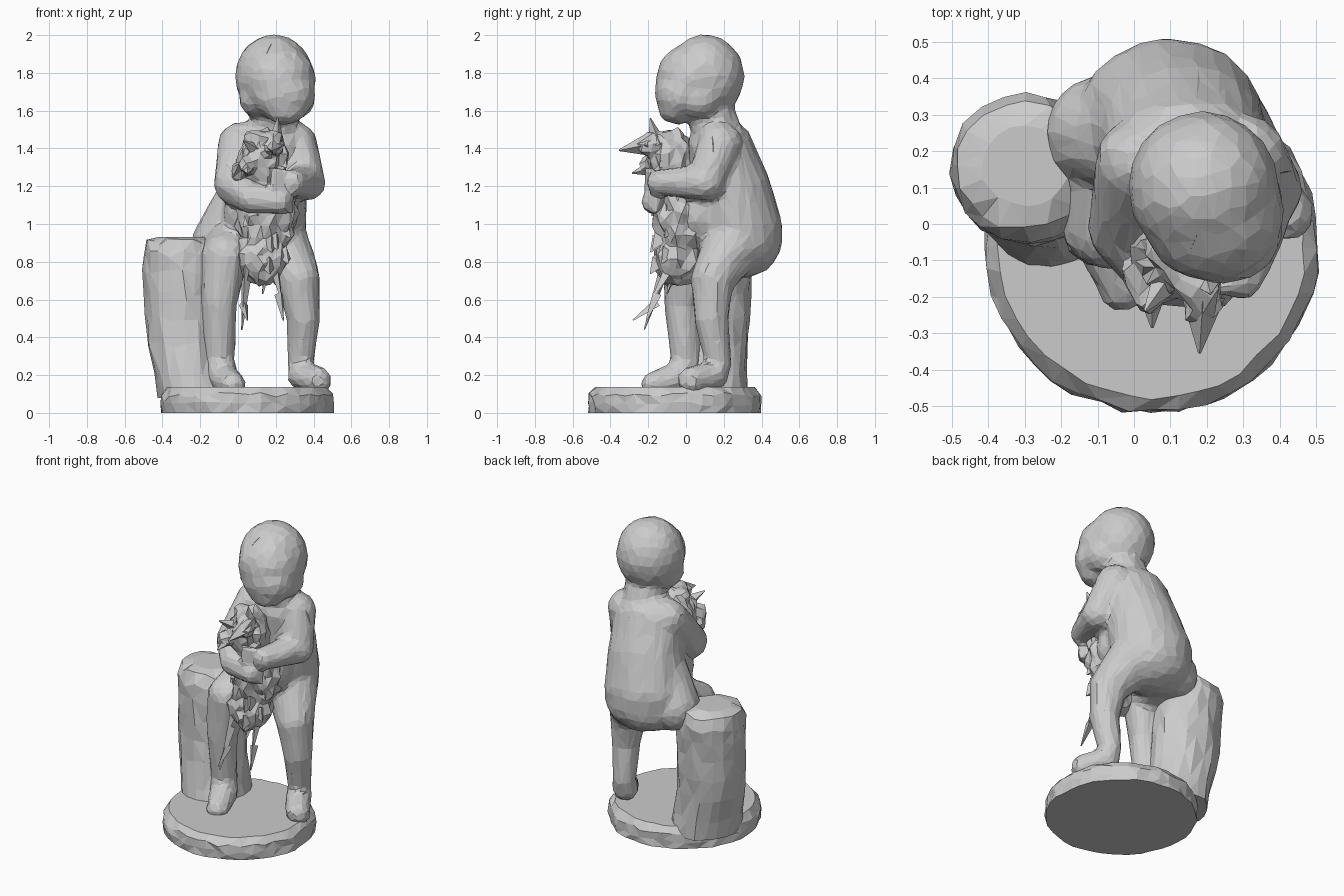
import bpy, bmesh, math, random
from mathutils import Vector, Matrix

if "Cube" in bpy.data.objects:
    bpy.data.objects.remove(bpy.data.objects["Cube"])

random.seed(4)


def finish(bm, name):
    bmesh.ops.recalc_face_normals(bm, faces=bm.faces)
    me = bpy.data.meshes.new(name)
    bm.to_mesh(me)
    bm.free()
    ob = bpy.data.objects.new(name, me)
    bpy.context.collection.objects.link(ob)
    return ob


def blob(bm, c, r):
    m = Matrix.Translation(c) @ Matrix.Diagonal((*r, 1))
    bmesh.ops.create_icosphere(bm, subdivisions=3, radius=1, matrix=m)


def limb(bm, pts):
    """Chain of overlapping balls through (x, y, z, radius) or (x, y, z, rx, ry, rz) points."""
    for a, b in zip(pts, pts[1:]):
        for i in range(11):
            p = Vector(a).lerp(Vector(b), i / 10)
            blob(bm, p[:3], p[3:] if len(p) == 6 else (p[3],) * 3)


def spike(bm, a, b, r, sides=4):
    a, b = Vector(a), Vector(b)
    d = b - a
    m = Matrix.Translation((a + b) / 2) @ d.to_track_quat('Z', 'Y').to_matrix().to_4x4()
    bmesh.ops.create_cone(bm, cap_ends=True, segments=sides, radius1=r, radius2=0.004,
                          depth=d.length, matrix=m)


def loft(name, rings, n, rough, lift=0.0):
    """Rough-sided column through (x, y, rx, ry, z) rings."""
    bm = bmesh.new()
    loops = []
    for k, (x, y, rx, ry, z) in enumerate(rings):
        loop = []
        for i in range(n):
            t = math.tau * (i + random.uniform(-.2, .2)) / n
            s = 1 + random.uniform(-rough, rough)
            dz = random.uniform(-lift, lift) if 0 < k < len(rings) - 1 else 0
            loop.append(bm.verts.new((x + rx * s * math.cos(t), y + ry * s * math.sin(t), z + dz)))
        loops.append(loop)
    for lo, hi in zip(loops, loops[1:]):
        for i in range(n):
            j = (i + 1) % n
            bm.faces.new((lo[i], lo[j], hi[j], hi[i]))
    bm.faces.new(loops[0][::-1])
    bm.faces.new(loops[-1])
    bmesh.ops.triangulate(bm, faces=[f for f in bm.faces if len(f.verts) == 4])
    return finish(bm, name)


def carve(ob, voxel, smooth, ratio, noise):
    """Fuse the parts, soften, reduce to flat facets and roughen."""
    m = ob.modifiers.new("fuse", 'REMESH')
    m.mode, m.voxel_size = 'VOXEL', voxel
    m.use_smooth_shade = False
    m = ob.modifiers.new("soften", 'SMOOTH')
    m.iterations = smooth
    m = ob.modifiers.new("facets", 'DECIMATE')
    m.ratio = ratio
    tex = bpy.data.textures.new("ruffle", 'CLOUDS')
    tex.noise_scale = 0.06
    m = ob.modifiers.new("ruffle", 'DISPLACE')
    m.texture, m.strength = tex, noise


# Round base and tree stump
loft("base", [(.05, -.06, .455, .455, 0), (.05, -.06, .458, .458, .045),
              (.05, -.06, .455, .455, .095), (.05, -.06, .42, .42, .136)], 40, .018, .014)
loft("stump", [(-.22, .1, .2, .23, .08), (-.24, .11, .2, .215, .2), (-.27, .13, .21, .2, .36),
               (-.28, .14, .215, .2, .5), (-.285, .145, .215, .2, .62), (-.29, .15, .215, .2, .75),
               (-.295, .155, .21, .2, .84), (-.3, .16, .185, .175, .905),
               (-.3, .16, .12, .11, .932)], 20, .04, .022)

# Standing child: head, torso, legs, arms
bm = bmesh.new()
blob(bm, (.19, .1, 1.78), (.207, .21, .224))                 # skull
blob(bm, (.215, .03, 1.76), (.196, .19, .2))                 # brow
blob(bm, (.24, -.02, 1.69), (.17, .145, .15))                # cheeks
blob(bm, (.25, -.05, 1.61), (.115, .095, .085))              # chin
for x in (.095, .32):
    blob(bm, (x, .06, 1.67), (.09, .12, .11))                # hair over the ears
limb(bm, [(.18, .17, 1.45, .14), (.2, .13, 1.6, .125)])      # neck
limb(bm, [(.15, .18, 1.41, .22, .175, .15), (.13, .235, 1.2, .235, .21, .18),
          (.1, .275, .99, .26, .235, .2), (.1, .275, .9, .255, .232, .19)])   # back and seat
blob(bm, (.12, .08, 1.06), (.2, .17, .2))                    # belly
limb(bm, [(-.02, .22, 1.08, .13), (-.09, .25, .9, .155)])    # hip resting on the stump
limb(bm, [(.22, .25, .89, .16), (.32, .14, .71, .115), (.345, .135, .5, .09),
          (.33, .17, .27, .07), (.34, .15, .2, .078), (.42, .03, .17, .075)])
limb(bm, [(-.03, .2, .9, .15), (-.07, .0, .83, .125), (-.1, -.02, .58, .095),
          (-.1, 0, .27, .08), (-.08, -.03, .19, .085), (-.03, -.17, .15, .07)])
limb(bm, [(.01, .17, 1.42, .118), (-.02, -.01, 1.21, .108), (.07, -.14, 1.14, .085),
          (.22, -.17, 1.12, .065)])
limb(bm, [(.3, .18, 1.42, .12), (.365, .1, 1.22, .098), (.29, -.14, 1.22, .07)])
for i in range(4):                                           # fingers of both hands
    limb(bm, [(.27, -.16, 1.26 - i * .03, .025), (.18, -.2, 1.29 - i * .03, .02)])
    limb(bm, [(.2, -.18, 1.15 - i * .025, .022), (.28, -.16, 1.14 - i * .025, .018)])
carve(finish(bm, "child_figure"), .018, 4, .1, .016)

# Ruffled bird held against the chest
bm = bmesh.new()
blob(bm, (.15, -.03, 1.06), (.16, .15, .24))
blob(bm, (.13, -.05, .83), (.13, .125, .16))
blob(bm, (.13, -.08, 1.34), (.13, .12, .17))
limb(bm, [(.1, -.1, 1.35, .07), (.18, -.16, 1.44, .06), (.19, -.23, 1.41, .05)])
limb(bm, [(.02, -.12, 1.28, .06), (.04, -.2, 1.32, .045)])   # folded wing
carve(finish(bm, "bird_body"), .022, 2, .18, .08)

# Beak, raised feathers and dangling feet
bm = bmesh.new()
spike(bm, (.19, -.2, 1.42), (.18, -.355, 1.39), .06)
spike(bm, (.2, -.15, 1.42), (.21, -.19, 1.56), .05)
spike(bm, (.1, -.14, 1.38), (.03, -.24, 1.44), .05)
spike(bm, (.05, -.16, 1.3), (.05, -.285, 1.27), .05)
for i in range(16):
    a = random.uniform(math.pi, math.pi * 2)
    z = random.uniform(.75, 1.4)
    d = Vector((math.cos(a), math.sin(a), 0))
    p = Vector((.15, -.05, z)) + d * .09
    spike(bm, p, p + d * .05 + Vector((0, 0, -.06)), .05, 3)
finish(bm, "beak_and_feathers")
bm = bmesh.new()
for p in [((.05, -.1, .85), (.03, -.17, .62)), ((.04, -.13, .7), (.02, -.22, .44)),
          ((.2, -.09, .76), (.23, -.18, .6)), ((.03, -.15, .58), (.05, -.28, .49)),
          ((.22, -.15, .63), (.24, -.21, .49)), ((.15, -.05, .78), (.13, -.1, .63))]:
    spike(bm, *p, .028, 3)
finish(bm, "bird_feet")
